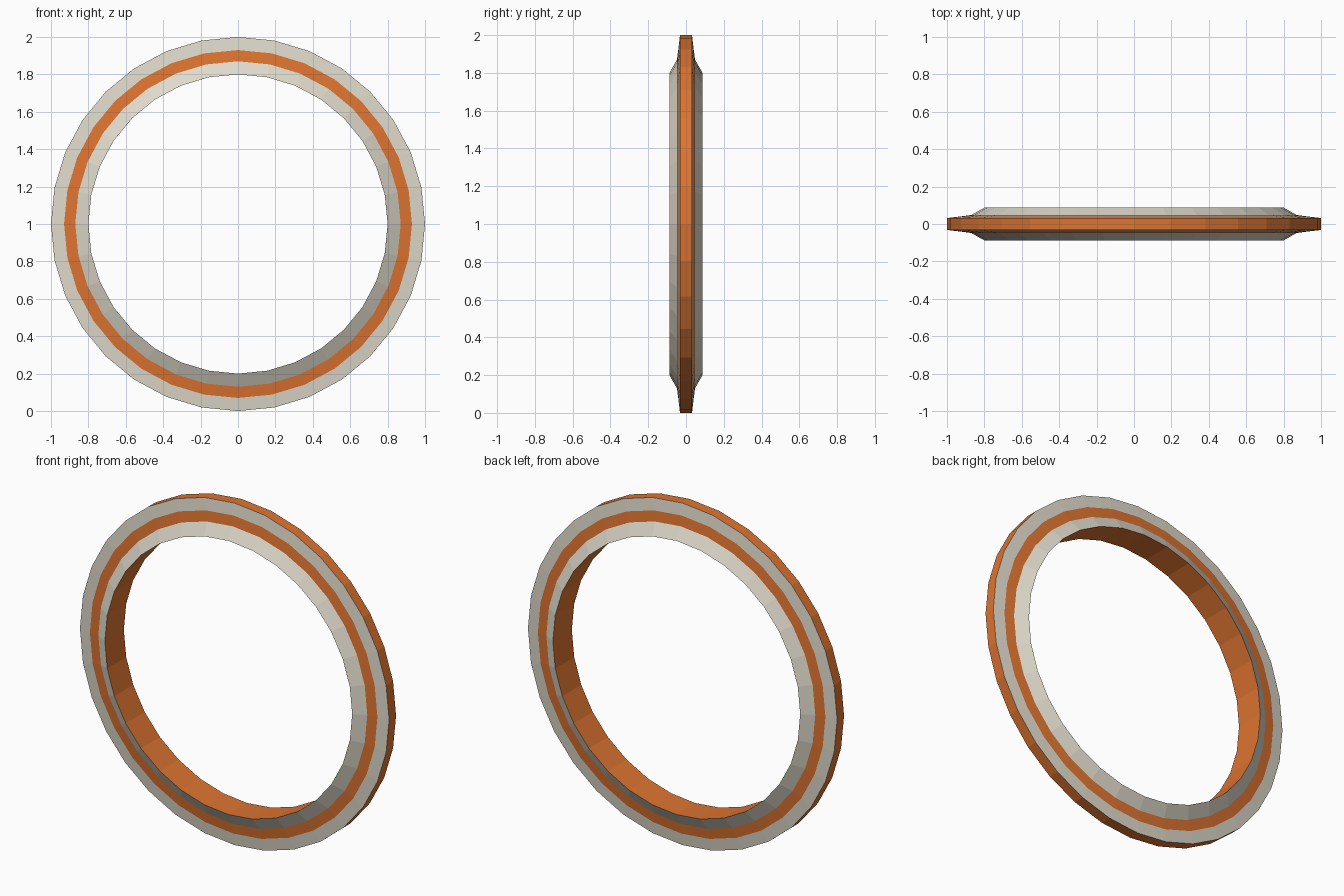
import bpy, bmesh, math

if "Cube" in bpy.data.objects:
    bpy.data.objects.remove(bpy.data.objects["Cube"])

SEG = 32


def material(name, rgb):
    m = bpy.data.materials.new(name)
    m.diffuse_color = (*rgb, 1)
    m.use_nodes = True
    m.node_tree.nodes["Principled BSDF"].inputs["Base Color"].default_value = m.diffuse_color
    return m


orange = material("orange", (0.73, 0.175, 0.03))
cream = material("pale cream", (0.74, 0.70, 0.60))

# half cross-section (radius, depth), mirrored into a closed loop
half = [(1.0, 0.032), (0.93, 0.040), (0.87, 0.048), (0.80, 0.0875)]
profile = half + [(r, -y) for r, y in reversed(half)]
# colour of each band: rim lip, stripe, flare, bore, flare, stripe, rim lip, tread
bands = [1, 0, 1, 0, 1, 0, 1, 0]

# flat-faced ring, swept around the y axis
bm = bmesh.new()
rings = []
for i in range(SEG):
    a = math.tau * i / SEG
    rings.append([bm.verts.new((r * math.sin(a), y, 1 + r * math.cos(a)))
                  for r, y in profile])
n = len(profile)
for i in range(SEG):
    a, b = rings[i], rings[(i + 1) % SEG]
    for j in range(n):
        k = (j + 1) % n
        f = bm.faces.new((a[j], a[k], b[k], b[j]))
        f.material_index = bands[j]
bmesh.ops.recalc_face_normals(bm, faces=bm.faces)

mesh = bpy.data.meshes.new("striped_ring")
bm.to_mesh(mesh)
bm.free()
mesh.materials.append(orange)
mesh.materials.append(cream)
bpy.context.collection.objects.link(bpy.data.objects.new("striped_ring", mesh))
